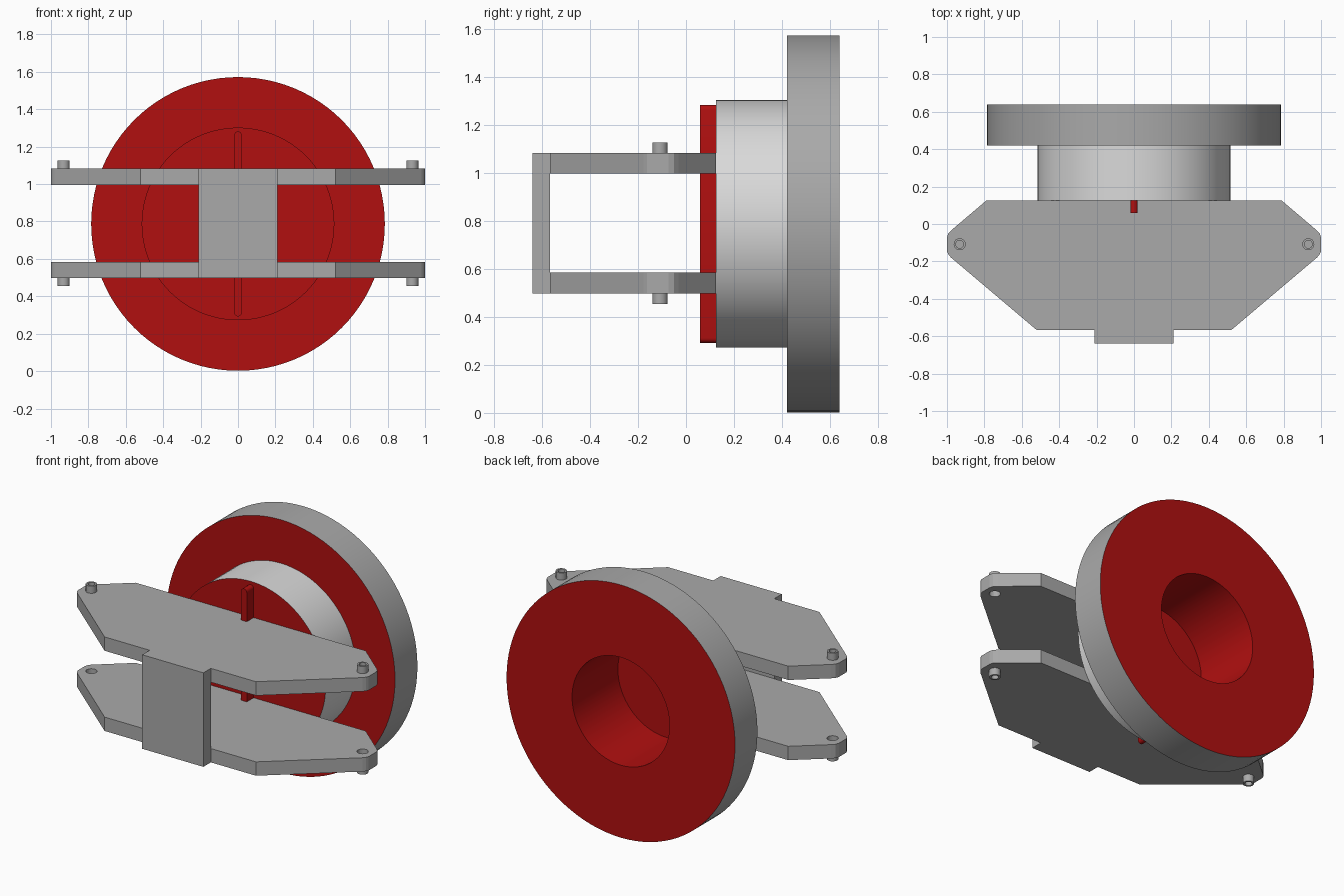
import bpy, bmesh, math
from mathutils import Vector, Matrix

cube = bpy.data.objects.get("Cube")
if cube:
    bpy.data.objects.remove(cube, do_unlink=True)


def material(name, rgb):
    m = bpy.data.materials.new(name)
    m.use_nodes = True
    m.diffuse_color = (*rgb, 1)
    m.node_tree.nodes["Principled BSDF"].inputs["Base Color"].default_value = (*rgb, 1)
    return m


grey = material("grey", (0.4, 0.4, 0.4))
light = material("light grey", (0.7, 0.7, 0.7))
red = material("red", (0.44, 0.005, 0.005))


def finish(name, bm, mats, smooth=False):
    bmesh.ops.remove_doubles(bm, verts=bm.verts, dist=1e-5)
    bmesh.ops.recalc_face_normals(bm, faces=bm.faces)
    mesh = bpy.data.meshes.new(name)
    bm.to_mesh(mesh)
    bm.free()
    ob = bpy.data.objects.new(name, mesh)
    bpy.context.collection.objects.link(ob)
    for m in mats:
        mesh.materials.append(m)
    bpy.ops.object.select_all(action='DESELECT')
    ob.select_set(True)
    bpy.context.view_layer.objects.active = ob
    if smooth:
        bpy.ops.object.shade_smooth_by_angle(angle=math.radians(30))
    return ob


def lathe(name, profile, centre, mats, steps, axis_y=False, slots=None):
    """Revolve (radius, height) points; slots gives a material per profile segment."""
    bm = bmesh.new()
    for i, pair in enumerate(zip(profile, profile[1:])):
        verts = [bm.verts.new((r, 0, h)) for r, h in pair]
        edge = bm.edges.new(verts)
        old = set(bm.faces)
        bmesh.ops.spin(bm, geom=verts + [edge], cent=(0, 0, 0), axis=(0, 0, 1),
                       angle=math.tau, steps=steps)
        for f in set(bm.faces) - old:
            f.material_index = slots[i] if slots else 0
    bmesh.ops.dissolve_degenerate(bm, dist=1e-5, edges=bm.edges)
    turn = Matrix.Rotation(-math.pi / 2, 4, 'X') if axis_y else Matrix()
    bm.transform(Matrix.Translation(centre) @ turn)
    return finish(name, bm, mats, smooth=True)


def prism(name, outline, direction, mat, smooth=False):
    """Extrude a closed outline of 3D points along a direction."""
    bm = bmesh.new()
    face = bm.faces.new([bm.verts.new(p) for p in outline])
    ext = bmesh.ops.extrude_face_region(bm, geom=[face])
    bmesh.ops.translate(bm, vec=direction,
                        verts=[v for v in ext["geom"] if isinstance(v, bmesh.types.BMVert)])
    return finish(name, bm, [mat], smooth)


# Flanged wheel with raised hub and a blind bore at the back
MID = 0.787
lathe("flanged_hub",
      [(0, 0.125), (0.515, 0.125), (0.515, 0.42), (0.785, 0.42),
       (0.785, 0.64), (0.335, 0.64), (0.335, 0.19), (0, 0.19)],
      (0, 0, MID), [red, light, grey], 96, axis_y=True,
      slots=[0, 1, 0, 2, 0, 0, 0])

# Round-ended key on the hub face
key = []
for end in (0, 1):
    for i in range(9):
        a = math.pi * (end + i / 8)
        key.append((0.02 * math.cos(a), 0.058,
                    MID + (-1 if end else 1) * 0.475 + 0.02 * math.sin(a)))
prism("hub_key", key, Vector((0, 0.07, 0)), red, True)

# Two arm plates with pin sockets on their inner faces
half = [(0.79, 0.125), (0.975, -0.032), (0.993, -0.05), (1, -0.072),
        (1, -0.145), (0.993, -0.162), (0.98, -0.178), (0.52, -0.567)]
PIN_X, PIN_Y, PIN_R, THICK = 0.932, -0.108, 0.032, 0.086

for label, base, outer, out in (("lower", 0.498, 0.498, -1), ("upper", 0.996, 1.082, 1)):
    outline = [(x, y, base) for x, y in half] + [(-x, y, base) for x, y in reversed(half)]
    plate = prism(label + "_plate", outline, Vector((0, 0, THICK)), grey)
    inner = outer - out * THICK
    for side, sx in (("left", 1), ("right", -1)):
        # Socket cut
        bm = bmesh.new()
        bmesh.ops.create_cone(bm, cap_ends=True, segments=24, radius1=PIN_R,
                              radius2=PIN_R, depth=0.1,
                              matrix=Matrix.Translation((sx * PIN_X, PIN_Y, inner)))
        cutter = finish("socket_cutter", bm, [grey])
        cutter.hide_render = True
        bpy.context.view_layer.objects.active = plate
        mod = plate.modifiers.new("socket", 'BOOLEAN')
        mod.operation = 'DIFFERENCE'
        mod.solver = 'EXACT'
        mod.object = cutter
        bpy.ops.object.modifier_apply(modifier=mod.name)
        bpy.data.objects.remove(cutter, do_unlink=True)
        # Hollow pin on the outer face
        lathe(f"{label}_{side}_pin",
              [(0, out * 0.005), (0.021, out * 0.005), (0.021, out * 0.044),
               (PIN_R, out * 0.044), (PIN_R, -out * 0.005)],
              (sx * PIN_X, PIN_Y, outer), [grey], 24)

# Front web joining the two plates
prism("front_web", [(-0.21, -0.64, 0.498), (0.21, -0.64, 0.498),
                    (0.21, -0.567, 0.498), (-0.21, -0.567, 0.498)],
      Vector((0, 0, 0.584)), grey)
